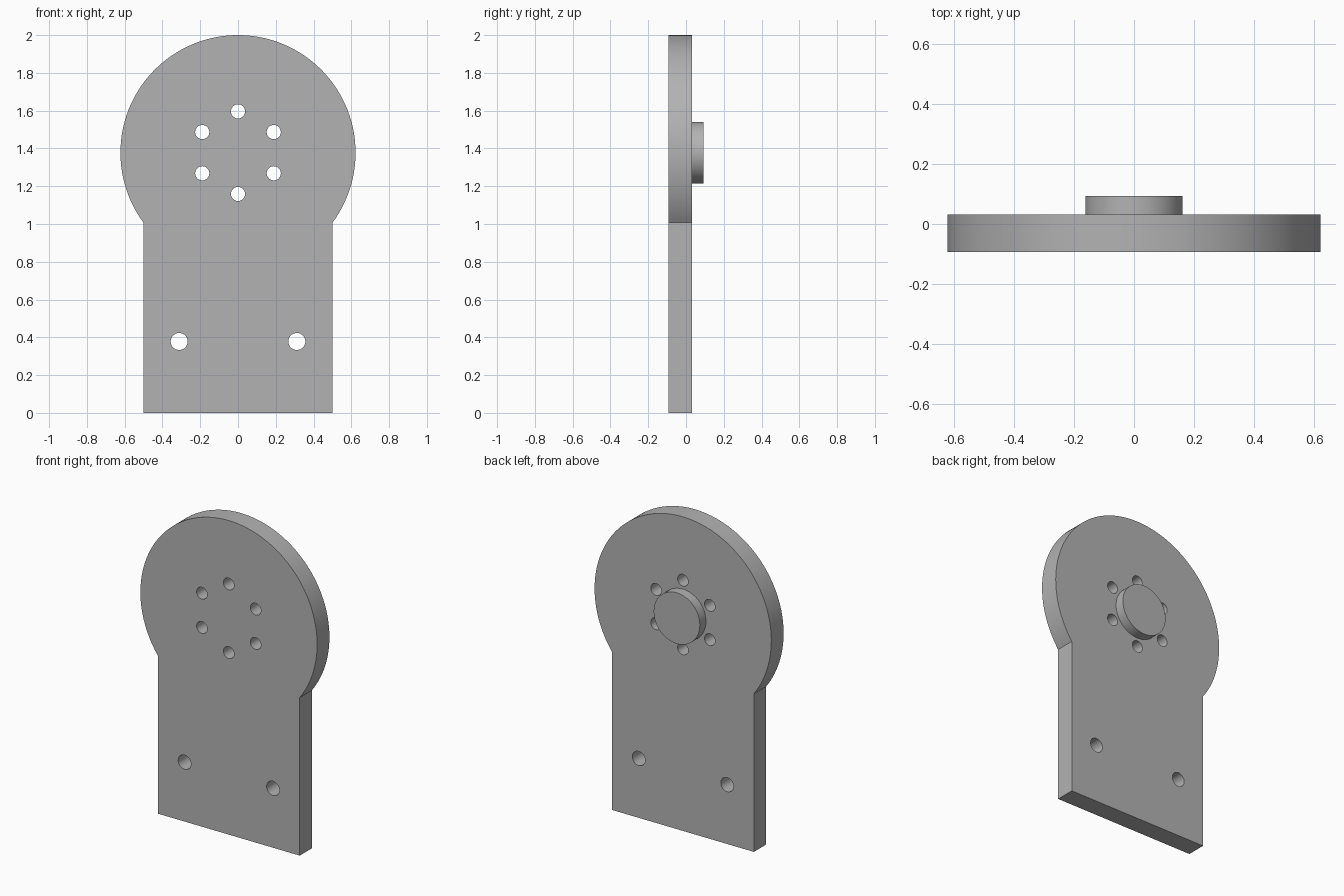
import bpy, bmesh, math

if "Cube" in bpy.data.objects:
    bpy.data.objects.remove(bpy.data.objects["Cube"], do_unlink=True)

HEAD_Z, HEAD_R, HALF_W = 1.3775, 0.6225, 0.5
BACK, FRONT, BOSS_BACK = 0.031, -0.093, 0.093

grey = bpy.data.materials.new("plain_grey")
grey.use_nodes = True
grey.diffuse_color = (0.45, 0.45, 0.45, 1)
grey.node_tree.nodes["Principled BSDF"].inputs["Base Color"].default_value = grey.diffuse_color


def arc(cx, cz, r, start, end, n):
    """n + 1 points along an arc."""
    angles = [start + (end - start) * i / n for i in range(n + 1)]
    return [(cx + r * math.cos(a), cz + r * math.sin(a)) for a in angles]


def circle(cx, cz, r, n):
    return arc(cx, cz, r, 0, math.tau, n)[:-1]


def slab(name, loops, y0, y1):
    """Solid from an outline and its holes in the xz plane, from y0 to y1."""
    curve = bpy.data.curves.new(name + "_profile", "CURVE")
    curve.dimensions = "2D"
    curve.fill_mode = "BOTH"
    curve.extrude = (y1 - y0) / 2
    for loop in loops:
        spline = curve.splines.new("POLY")
        spline.points.add(len(loop) - 1)
        for point, (x, z) in zip(spline.points, loop):
            point.co = (x, z, 0, 1)
        spline.use_cyclic_u = True
    helper = bpy.data.objects.new(name + "_helper", curve)
    mesh = bpy.data.meshes.new_from_object(helper)
    bpy.data.objects.remove(helper)
    bpy.data.curves.remove(curve)

    bm = bmesh.new()
    bm.from_mesh(mesh)
    for v in bm.verts:
        x, z, depth = v.co
        v.co = (x, (y0 + y1) / 2 - depth, z)
    bmesh.ops.remove_doubles(bm, verts=bm.verts, dist=0.0001)
    bmesh.ops.recalc_face_normals(bm, faces=bm.faces)
    bm.to_mesh(mesh)
    bm.free()
    mesh.materials.clear()
    mesh.materials.append(grey)
    obj = bpy.data.objects.new(name, mesh)
    bpy.context.collection.objects.link(obj)
    bpy.ops.object.select_all(action="DESELECT")
    obj.select_set(True)
    bpy.context.view_layer.objects.active = obj
    bpy.ops.object.shade_smooth_by_angle(angle=math.radians(30))
    return obj


# Keyhole-shaped plate: round head on a straight leg
neck = math.acos(HALF_W / HEAD_R)
outline = [(-HALF_W, 0), (HALF_W, 0)]
outline += arc(0, HEAD_Z, HEAD_R, -neck, math.pi + neck, 96)

# Ring of six holes in the head, two mounting holes in the leg
holes = []
for i in range(6):
    a = math.radians(90 + 60 * i)
    holes.append(circle(0.2185 * math.cos(a), HEAD_Z + 0.2185 * math.sin(a), 0.0375, 32))
for side in (-1, 1):
    holes.append(circle(side * 0.3115, 0.378, 0.045, 32))

slab("mounting_plate", [outline] + holes, FRONT, BACK)

# Round boss on the back of the head
slab("rear_boss", [circle(0, HEAD_Z, 0.1625, 64)], BACK, BOSS_BACK)
